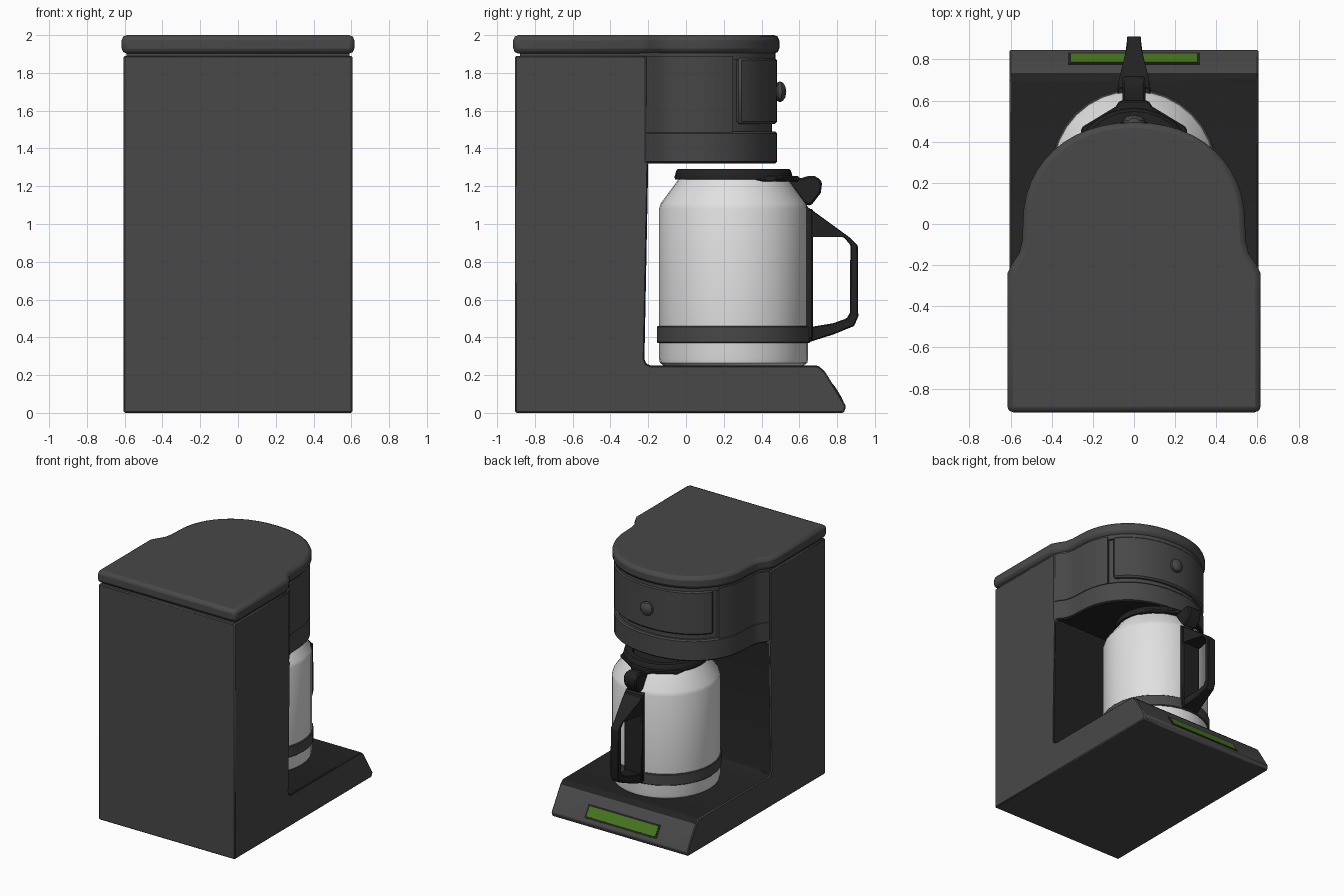
import bpy, bmesh, math
from mathutils import Matrix

if "Cube" in bpy.data.objects:
    bpy.data.objects.remove(bpy.data.objects["Cube"])


def material(name, rgb):
    m = bpy.data.materials.new(name)
    m.diffuse_color = (*rgb, 1)
    m.use_nodes = True
    m.node_tree.nodes["Principled BSDF"].inputs["Base Color"].default_value = m.diffuse_color
    return m


GREY = material("dark_grey", (0.065, 0.065, 0.065))
BLACK = material("black", (0.016, 0.016, 0.016))
STEEL = material("pale_steel", (0.75, 0.75, 0.75))
GREEN = material("display_green", (0.068, 0.19, 0.014))


def finish(name, bm, mats, bevel=0.0, segments=1, rule=None):
    bmesh.ops.recalc_face_normals(bm, faces=bm.faces)
    bm.normal_update()
    if rule:
        for f in bm.faces:
            f.material_index = int(rule(f.normal, f.calc_center_median()))
    mesh = bpy.data.meshes.new(name)
    bm.to_mesh(mesh)
    bm.free()
    for m in mats:
        mesh.materials.append(m)
    ob = bpy.data.objects.new(name, mesh)
    bpy.context.collection.objects.link(ob)
    bpy.ops.object.select_all(action='DESELECT')
    ob.select_set(True)
    bpy.context.view_layer.objects.active = ob
    bpy.ops.object.shade_smooth_by_angle(angle=math.radians(32))
    if bevel:
        b = ob.modifiers.new("bevel", 'BEVEL')
        b.width, b.segments = bevel, segments
        b.limit_method, b.angle_limit = 'ANGLE', math.radians(38)
    return ob


def prism(name, pts, axis, lo, hi, mats, **kw):
    """Extrude a 2D outline: (x, y) along z, or (y, z) along x."""
    bm = bmesh.new()
    place = (lambda p, h: (p[0], p[1], h)) if axis == 'z' else (lambda p, h: (h, p[0], p[1]))
    a = [bm.verts.new(place(p, lo)) for p in pts]
    b = [bm.verts.new(place(p, hi)) for p in pts]
    bm.faces.new(a)
    bm.faces.new(b)
    for i in range(len(pts)):
        j = (i + 1) % len(pts)
        bm.faces.new((a[i], a[j], b[j], b[i]))
    return finish(name, bm, mats, **kw)


def lathe(name, profile, mats, centre_y, segs=32, **kw):
    """Revolve (radius, z) points around a vertical axis."""
    bm = bmesh.new()
    vs = [bm.verts.new((r, 0, z)) for r, z in profile]
    es = [bm.edges.new(e) for e in zip(vs, vs[1:])]
    bmesh.ops.spin(bm, geom=vs + es, cent=(0, 0, 0), axis=(0, 0, 1),
                   angle=2 * math.pi, steps=segs, use_duplicate=False)
    bmesh.ops.remove_doubles(bm, verts=bm.verts, dist=0.0005)
    bmesh.ops.translate(bm, verts=bm.verts, vec=(0, centre_y, 0))
    return finish(name, bm, mats, **kw)


def arc(rx, ry, t0, t1, n):
    """Slightly squared ellipse arc, angles in degrees."""
    out = []
    for i in range(n + 1):
        t = math.radians(t0 + (t1 - t0) * i / n)
        c, s = math.cos(t), math.sin(t)
        out.append((math.copysign(rx * abs(c) ** 0.93, c), ry * abs(s) ** 0.93))
    return out


def mirrored(half):
    """Close a right-hand half outline; the last point lies on x = 0."""
    return half + [(-x, y) for x, y in reversed(half[:-1])]


# Column and base, one side profile; niche faces are black
body = [(-0.905, 0), (0.835, 0), (0.848, 0.035), (0.735, 0.22), (0.70, 0.25),
        (-0.185, 0.25), (-0.21, 0.26), (-0.22, 0.285), (-0.20, 1.32),
        (-0.21, 1.33), (-0.21, 1.89), (-0.905, 1.89)]
prism("body_and_base", body, 'x', -0.605, 0.605, [GREY, BLACK], bevel=0.022,
      rule=lambda n, c: (n.z > 0.6 and c.z < 0.3) or (n.y > 0.2 and 0.25 < c.z < 1.325))

# Brewing head: full lower ring, recessed upper part
RX, RY = 0.53, 0.482
neck = [(0.56, -0.4), (0.60, -0.22), (0.585, -0.185), (0.55, -0.14), (0.534, -0.08)]
prism("head_lower", mirrored(neck + arc(RX, RY, 0, 90, 12)), 'z', 1.32, 1.49,
      [GREY, BLACK], bevel=0.01, rule=lambda n, c: n.z < -0.9)
inset = arc(RX * 0.945, RY * 0.945, 29.3, 90, 9)
prism("head_upper", mirrored(neck + arc(RX, RY, 0, 29.3, 4) + inset), 'z', 1.485, 1.89, [GREY])

# Curved filter door and its knob
panel = arc(RX, RY, 34.4, 145.6, 16) + arc(RX * 0.9, RY * 0.9, 145.6, 34.4, 16)
prism("filter_door", panel, 'z', 1.53, 1.88, [GREY], bevel=0.012)
bm = bmesh.new()
bmesh.ops.create_uvsphere(bm, u_segments=10, v_segments=6, radius=0.055,
                          matrix=Matrix.Translation((0, 0.497, 1.70)) @ Matrix.Diagonal((1, 0.62, 1, 1)))
finish("door_knob", bm, [GREY])

# Top lid with a thin neck below it
lid = [(0.616, -0.915), (0.616, -0.24), (0.59, -0.19), (0.557, -0.14), (0.543, -0.08)]
lid = mirrored(lid + arc(0.54, 0.494, 0, 90, 12))
prism("top_lid", lid, 'z', 1.902, 2.0, [GREY], bevel=0.028, segments=2)
prism("lid_neck", [(x * 0.96, y * 0.96) for x, y in lid], 'z', 1.87, 1.92, [GREY])


# Display on the sloped front of the base
def slope_plate(name, t0, t1, half, height, mat):
    def at(t, h):
        return (0.735 + 0.113 * t + 0.853 * h, 0.22 - 0.185 * t + 0.521 * h)
    prism(name, [at(t0, -0.005), at(t1, -0.005), at(t1, height), at(t0, height)],
          'x', -half, half, [mat])


slope_plate("display_frame", 0.36, 0.86, 0.32, 0.002, BLACK)
slope_plate("display_screen", 0.43, 0.79, 0.305, 0.004, GREEN)

# Carafe
CY = 0.252
lathe("carafe", [(0, 0.25), (0.37, 0.25), (0.39, 0.265), (0.395, 0.29), (0.395, 1.08),
                 (0.385, 1.11), (0.30, 1.225), (0.285, 1.25), (0, 1.25)], [STEEL], CY)
lathe("carafe_band", [(0.38, 0.37), (0.406, 0.37), (0.406, 0.46), (0.38, 0.46), (0.38, 0.37)],
      [GREY], CY, bevel=0.005)
lathe("carafe_lid", [(0, 1.235), (0.31, 1.235), (0.313, 1.25), (0.302, 1.285), (0.295, 1.292),
                     (0.25, 1.292), (0.235, 1.265), (0, 1.265)], [BLACK], CY)
prism("lid_spout", mirrored([(0.27, 0.36), (0.255, 0.47), (0.09, 0.57), (0.07, 0.60), (0, 0.60)]),
      'z', 1.225, 1.255, [BLACK], bevel=0.008)

# Thumb lever
lever = [(0.54, 1.24), (0.61, 1.243), (0.65, 1.255), (0.68, 1.254), (0.71, 1.238), (0.72, 1.215),
         (0.714, 1.165), (0.66, 1.095), (0.62, 1.11)]
prism("thumb_lever", lever, 'x', -0.055, 0.055, [BLACK], bevel=0.01)

# Handle: loop lofted through outer / inner pairs, narrowing outwards
pairs = [((0.63, 1.10), (0.63, 0.93)), ((0.70, 1.05), (0.70, 0.93)),
         ((0.865, 0.93), (0.835, 0.93)), ((0.91, 0.885), (0.87, 0.89)),
         ((0.912, 0.51), (0.868, 0.53)), ((0.89, 0.46), (0.85, 0.50)),
         ((0.78, 0.415), (0.78, 0.475)), ((0.63, 0.368), (0.63, 0.45))]


def half_width(y):
    return 0.08 - 0.045 * min(max((y - 0.68) / 0.14, 0), 1)


bm = bmesh.new()
rings = []
for o, i in pairs:
    rings.append([bm.verts.new((s * half_width(p[0]), p[0], p[1]))
                  for p, s in ((o, -1), (o, 1), (i, 1), (i, -1))])
for a, b in zip(rings, rings[1:]):
    for k in range(4):
        m = (k + 1) % 4
        bm.faces.new((a[k], a[m], b[m], b[k]))
bm.faces.new(rings[0])
bm.faces.new(rings[-1])
finish("carafe_handle", bm, [BLACK], bevel=0.008)
prism("handle_backplate", [(0.61, 0.39), (0.672, 0.39), (0.672, 1.08), (0.61, 1.08)],
      'x', -0.08, 0.08, [BLACK], bevel=0.008)
